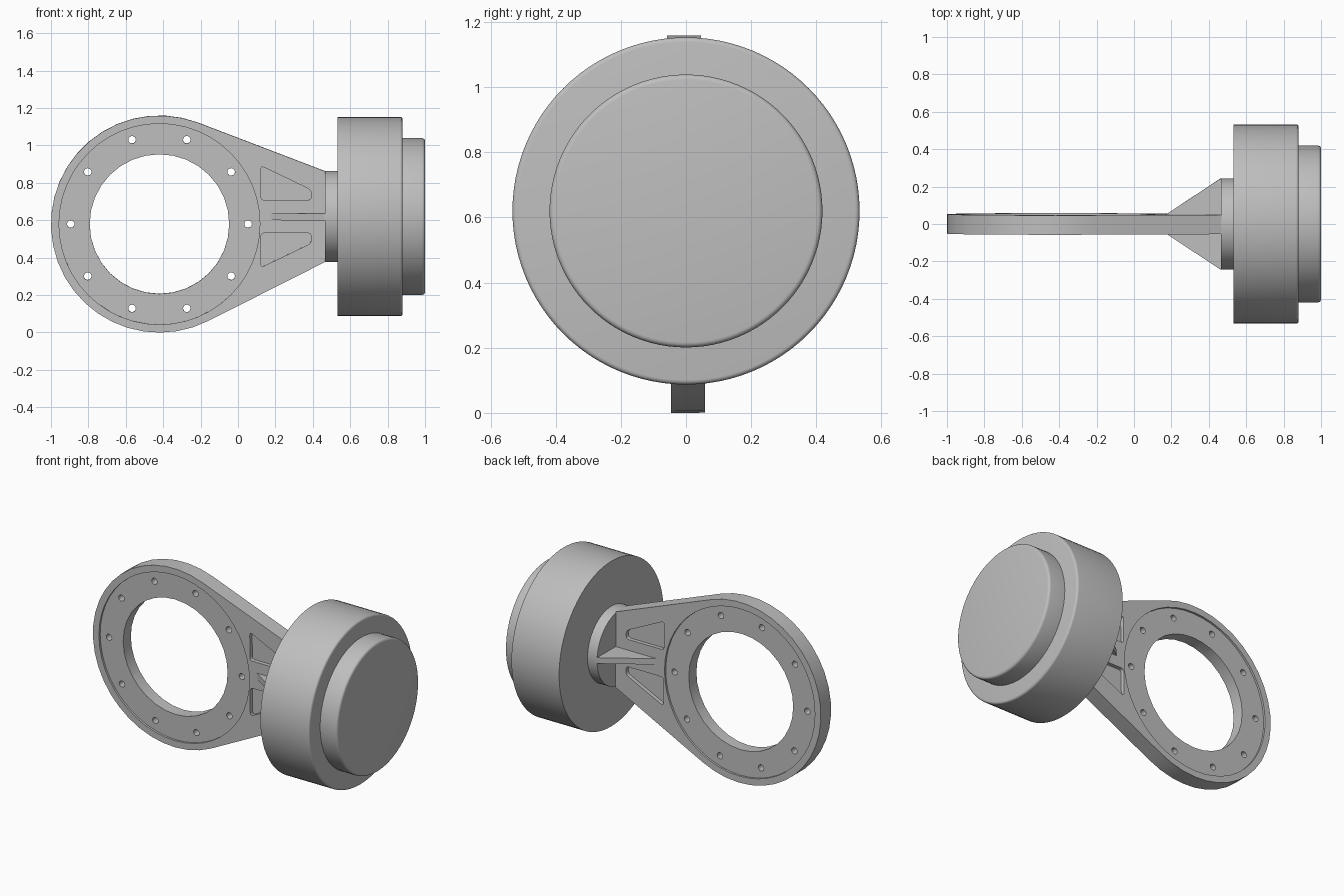
import bpy, bmesh, math
from mathutils import Matrix, Vector

if "Cube" in bpy.data.objects:
    bpy.data.objects.remove(bpy.data.objects["Cube"])

grey = bpy.data.materials.new("machined grey")
grey.diffuse_color = (0.52, 0.52, 0.52, 1)
grey.use_nodes = True
grey.node_tree.nodes["Principled BSDF"].inputs["Base Color"].default_value = grey.diffuse_color

AXIS_Z = 0.62                       # height of the drum axis
RX, RZ, RR = -0.42, 0.58, 0.58      # ring centre and outer radius
T = 0.052                           # half thickness of the plate
TILT = (Matrix.Translation((0, 0, AXIS_Z)) @ Matrix.Rotation(0.0105, 4, 'X')
        @ Matrix.Translation((0, 0, -AXIS_Z)))


def finish(name, bm):
    bmesh.ops.recalc_face_normals(bm, faces=bm.faces)
    me = bpy.data.meshes.new(name)
    bm.to_mesh(me)
    bm.free()
    me.materials.append(grey)
    ob = bpy.data.objects.new(name, me)
    bpy.context.collection.objects.link(ob)
    return ob


def prism(name, pts, y0, y1):
    """Extrude an x-z outline from y0 to y1."""
    bm = bmesh.new()
    f = bm.faces.new([bm.verts.new((x, y0, z)) for x, z in pts])
    r = bmesh.ops.extrude_face_region(bm, geom=[f])
    vs = [g for g in r["geom"] if isinstance(g, bmesh.types.BMVert)]
    bmesh.ops.translate(bm, verts=vs, vec=(0, y1 - y0, 0))
    return finish(name, bm)


def circle(cx, cz, r, n):
    return [(cx + r * math.cos(math.tau * i / n), cz + r * math.sin(math.tau * i / n))
            for i in range(n)]


def rounded(pts, r, n=4):
    """Round the corners of a polygon with short curves."""
    out = []
    for i, p in enumerate(pts):
        p = Vector(p)
        a = p + (Vector(pts[i - 1]) - p).normalized() * r
        b = p + (Vector(pts[(i + 1) % len(pts)]) - p).normalized() * r
        for k in range(n + 1):
            t = k / n
            out.append(tuple(a * (1 - t) ** 2 + p * 2 * t * (1 - t) + b * t * t))
    return out


def lathe(name, profile, n=96):
    """Spin an (x, radius) profile around the drum axis."""
    bm = bmesh.new()
    vs = [bm.verts.new((x, 0, AXIS_Z + r)) for x, r in profile]
    es = [bm.edges.new(p) for p in zip(vs, vs[1:])]
    bmesh.ops.spin(bm, geom=vs + es, cent=(0, 0, AXIS_Z), axis=(1, 0, 0),
                   angle=math.tau, steps=n)
    bmesh.ops.remove_doubles(bm, verts=bm.verts, dist=1e-5)
    return finish(name, bm)


def smooth(ob, deg):
    bpy.ops.object.select_all(action='DESELECT')
    ob.select_set(True)
    bpy.context.view_layer.objects.active = ob
    bpy.ops.object.shade_smooth_by_angle(angle=math.radians(deg))


# Plate: round end joined by tangents to the straight mounting end
def tangent_angle(px, pz):
    dx, dz = px - RX, pz - RZ
    return math.atan2(dz, dx), math.acos(RR / math.hypot(dx, dz))


END_X, HALF = 0.467, 0.242
a, d = tangent_angle(END_X, AXIS_Z + HALF)
start = a + d
a, d = tangent_angle(END_X, AXIS_Z - HALF)
stop = a - d + math.tau
outline = [(RX + RR * math.cos(t), RZ + RR * math.sin(t))
           for t in [start + (stop - start) * i / 26 for i in range(27)]]
outline += [(END_X, AXIS_Z - HALF), (END_X, AXIS_Z + HALF)]
plate = prism("ring_plate", outline, -T, T)

# Cutters: bore, bolt holes, shallow round seats and tapered pockets
cutters = [prism("bore_cutter", circle(RX, RZ, 0.373, 32), -0.2, 0.2)]
for x, z in circle(RX, RZ, 0.474, 10):
    cutters.append(prism("bolt_cutter", circle(x, z, 0.02, 16), -0.2, 0.2))
for s in (-1, 1):
    cutters.append(prism("seat_cutter", circle(RX, RZ, 0.537, 48), s * (T - 0.013), s * 0.2))
    for m in (-1, 1):
        pts = [(0.122, 0.088), (0.392, 0.088), (0.392, 0.142), (0.122, 0.272)]
        pts = rounded([(x, AXIS_Z + m * z) for x, z in pts], 0.022)
        cutters.append(prism("pocket_cutter", pts, s * (T - 0.025), s * 0.2))
for c in cutters:
    mod = plate.modifiers.new("cut", 'BOOLEAN')
    mod.operation, mod.solver, mod.object = 'DIFFERENCE', 'EXACT', c
    c.hide_render = True
deps = bpy.context.evaluated_depsgraph_get()
cut = bpy.data.meshes.new_from_object(plate.evaluated_get(deps))
plate.modifiers.clear()
plate.data = cut
for c in cutters:
    bpy.data.objects.remove(c)
smooth(plate, 25)

# Triangular stiffening ribs on both faces of the plate
ribs = []
for s, side in ((-1, "front"), (1, "back")):
    bm = bmesh.new()
    tri = [(0.165, s * (T - 0.005)), (0.47, s * (T - 0.005)), (0.47, s * 0.242), (0.46, s * 0.242)]
    lo, hi = [[bm.verts.new((x, y, AXIS_Z + h)) for x, y in tri] for h in (-0.019, 0.019)]
    bm.faces.new(lo)
    bm.faces.new(hi)
    for i in range(4):
        j = (i + 1) % 4
        bm.faces.new((lo[i], lo[j], hi[j], hi[i]))
    ribs.append(finish(side + "_rib", bm))

for ob in [plate] + ribs:
    ob.data.transform(TILT)


# Drum, end cap and neck, with softened outer edges
def soft_edge(x, r, b, n=4):
    return [(x - b + b * math.sin(t), r - b + b * math.cos(t))
            for t in [math.pi / 2 * i / n for i in range(n + 1)]]


neck = lathe("neck", [(0.465, 0), (0.465, 0.243), (0.54, 0.243), (0.54, 0)])
drum = lathe("drum", [(0.533, 0), (0.533, 0.533)] + soft_edge(0.88, 0.533, 0.014) + [(0.88, 0)])
cap = lathe("end_cap", [(0.87, 0), (0.87, 0.419)] + soft_edge(1.0, 0.419, 0.016) + [(1.0, 0)])
for ob in (neck, drum, cap):
    smooth(ob, 35)
